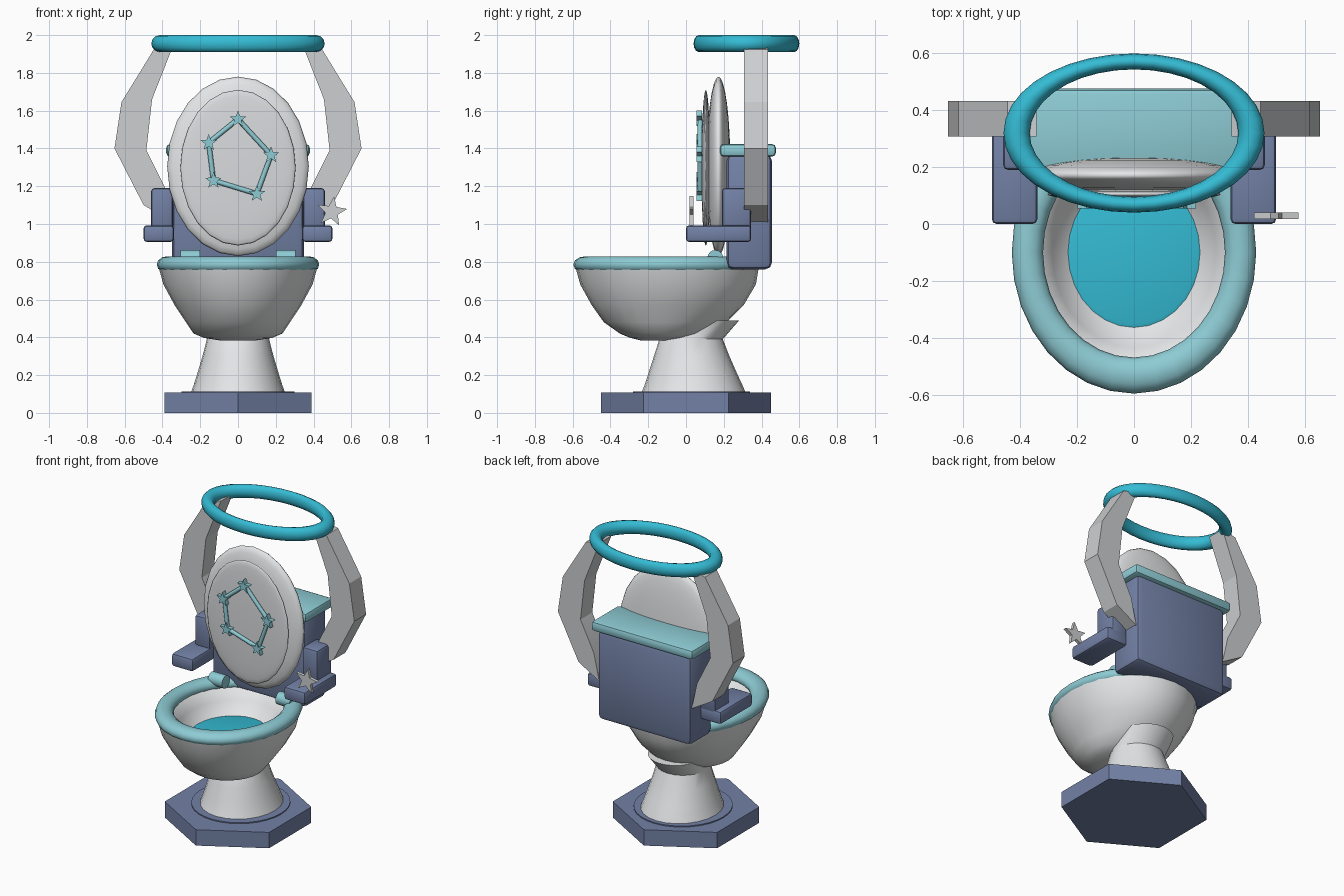
import bpy, bmesh, math
from mathutils import Matrix, Vector

if "Cube" in bpy.data.objects:
    bpy.data.objects.remove(bpy.data.objects["Cube"])


def material(name, rgb):
    m = bpy.data.materials.new(name)
    m.diffuse_color = (*rgb, 1)
    m.use_nodes = True
    m.node_tree.nodes["Principled BSDF"].inputs["Base Color"].default_value = m.diffuse_color
    return m


WHITE = material("porcelain white", (.78, .79, .80))
SILVER = material("pale silver", (.70, .71, .73))
GREY = material("light grey", (.61, .62, .63))
BLUE = material("slate blue", (.17, .22, .38))
TEAL = material("soft teal", (.27, .60, .66))
CYAN = material("bright cyan", (.035, .50, .66))


def finish(name, bm, mat, angle=35):
    bmesh.ops.recalc_face_normals(bm, faces=bm.faces)
    me = bpy.data.meshes.new(name)
    bm.to_mesh(me)
    bm.free()
    me.materials.append(mat)
    me.shade_smooth()
    me.set_sharp_from_angle(angle=math.radians(angle))
    ob = bpy.data.objects.new(name, me)
    bpy.context.collection.objects.link(ob)
    return ob


def loft(name, rings, mat, n=24, angle=35, phase=0.0):
    """Stack of ellipses (z, centre y, radius x, radius y), capped at both ends."""
    bm = bmesh.new()
    loops = []
    for z, cy, rx, ry in rings:
        loops.append([bm.verts.new((rx * math.cos(phase + math.tau * i / n),
                                    cy + ry * math.sin(phase + math.tau * i / n), z))
                      for i in range(n)])
    for a, b in zip(loops, loops[1:]):
        for i in range(n):
            j = (i + 1) % n
            bm.faces.new((a[i], a[j], b[j], b[i]))
    bm.faces.new(loops[0])
    bm.faces.new(loops[-1])
    return finish(name, bm, mat, angle)


def torus(name, centre, major, minor, scale, mat, n=32, m=12):
    bm = bmesh.new()
    grid = []
    for i in range(n):
        a = math.tau * i / n
        row = []
        for j in range(m):
            b = math.tau * j / m
            r = major + minor * math.cos(b)
            p = Vector((r * math.cos(a) * scale[0], r * math.sin(a) * scale[1],
                        minor * math.sin(b) * scale[2]))
            row.append(bm.verts.new(p + Vector(centre)))
        grid.append(row)
    for i in range(n):
        for j in range(m):
            k, l = (i + 1) % n, (j + 1) % m
            bm.faces.new((grid[i][j], grid[k][j], grid[k][l], grid[i][l]))
    return finish(name, bm, mat, 60)


def box(name, lo, hi, mat, bevel):
    bm = bmesh.new()
    lo, hi = Vector(lo), Vector(hi)
    bmesh.ops.create_cube(bm, size=1, matrix=Matrix.Translation((lo + hi) / 2)
                          @ Matrix.Diagonal((*(hi - lo), 1)))
    bmesh.ops.bevel(bm, geom=bm.edges[:], offset=bevel, segments=2, profile=.5, affect='EDGES')
    return finish(name, bm, mat, 35)


def ellipsoid(name, centre, radii, mat):
    bm = bmesh.new()
    bmesh.ops.create_uvsphere(bm, u_segments=24, v_segments=16, radius=1,
                              matrix=Matrix.Translation(centre) @ Matrix.Diagonal((*radii, 1))
                              @ Matrix.Rotation(math.pi / 2, 4, 'X'))
    return finish(name, bm, mat, 180)


def rod(name, a, b, radius, mat, n=8):
    a, b = Vector(a), Vector(b)
    bm = bmesh.new()
    rot = (b - a).to_track_quat('Z', 'Y').to_matrix().to_4x4()
    bmesh.ops.create_cone(bm, cap_ends=True, segments=n, radius1=radius, radius2=radius,
                          depth=(b - a).length, matrix=Matrix.Translation((a + b) / 2) @ rot)
    return finish(name, bm, mat, 50)


def plate(name, points, y0, y1, mat):
    """Front-view outline (x, z) extruded from y0 to y1."""
    bm = bmesh.new()
    front = [bm.verts.new((x, y0, z)) for x, z in points]
    back = [bm.verts.new((x, y1, z)) for x, z in points]
    bm.faces.new(front)
    bm.faces.new(back)
    for i in range(len(points)):
        j = (i + 1) % len(points)
        bm.faces.new((front[i], front[j], back[j], back[i]))
    return finish(name, bm, mat, 15)


def star(name, x, z, radius, turn, y0, y1, mat):
    pts = []
    for i in range(10):
        r = radius if i % 2 == 0 else radius * .42
        a = math.radians(90 + turn + 36 * i)
        pts.append((x + r * math.cos(a), z + r * math.sin(a)))
    plate(name, pts, y0, y1, mat)


# Hexagonal base with a thin round step, and the flared pedestal
loft("base", [(0, 0, .45, .45), (.107, 0, .45, .45)], BLUE, 6, 30, math.pi / 2)
loft("base_step", [(.10, .03, .30, .31), (.114, .03, .30, .31)], BLUE, 32)
loft("pedestal", [(.10, .04, .252, .278), (.14, .04, .237, .262), (.20, .036, .218, .238),
                  (.30, .03, .188, .20), (.39, .027, .165, .168), (.49, .11, .17, .172)], WHITE)

# Hollow bowl, its rim and the water
loft("bowl", [(.384, -.13, .10, .11), (.397, -.125, .18, .17), (.42, -.115, .235, .235),
              (.48, -.11, .275, .325), (.57, -.097, .335, .402), (.68, -.095, .395, .465),
              (.77, -.10, .42, .485), (.79, -.10, .38, .44), (.77, -.10, .325, .38),
              (.70, -.10, .288, .335), (.61, -.10, .222, .253), (.58, -.10, .15, .17)], WHITE, 28, 50)
torus("bowl_rim", (0, -.10, .785), .375, .055, (1, 1.155, .80), TEAL)
loft("water", [(.60, -.10, .20, .23), (.624, -.10, .233, .264), (.628, -.10, .222, .25)], CYAN, 28)

# Tank and tank lid
box("tank", (-.35, .215, .76), (.35, .455, 1.37), BLUE, .035)
box("tank_lid", (-.38, .18, 1.357), (.38, .476, 1.423), TEAL, .02)

# Raised seat lid with an inner panel
ellipsoid("seat_lid", (0, .172, 1.305), (.375, .063, .475), WHITE)
ellipsoid("seat_lid_panel", (0, .105, 1.298), (.305, .023, .412), SILVER)

# Five linked stars on the panel
spots = [(0, 1.555), (-.155, 1.43), (-.13, 1.23), (.10, 1.16), (.175, 1.365)]
for i, (x, z) in enumerate(spots):
    nx, nz = spots[(i + 1) % 5]
    star(f"panel_star_{i + 1}", x, z, .046, 0, .055, .085, TEAL)
    rod(f"star_link_{i + 1}", (x, .075, z), (nx, .075, nz), .013, TEAL)

# Paired parts: hinges, armrests, arm uprights and curved side supports
support = [(.445, 1.925), (.617, 1.645), (.654, 1.40), (.50, 1.10),
           (.345, 1.01), (.385, 1.19), (.485, 1.39), (.455, 1.66), (.343, 1.945)]
for side, s in (("left", -1), ("right", 1)):
    rod(f"hinge_{side}", (s * .20, .155, .82), (s * .305, .155, .82), .042, TEAL, 16)
    for part, x0, x1, y0, y1, z0, z1 in (("armrest", .34, .50, 0, .345, .905, .993),
                                         ("arm_upright", .345, .46, .19, .345, .97, 1.19)):
        xs = sorted((s * x0, s * x1))
        box(f"{part}_{side}", (xs[0], y0, z0), (xs[1], y1, z1), BLUE, .017)
    plate(f"side_support_{side}", [(s * x, z) for x, z in support], .307, .433, GREY)

# Overhead ring and the star ornament on the right armrest
torus("overhead_ring", (0, .32, 1.955), .413, .046, (1, .61, .98), CYAN, 36)
star("armrest_star", .497, 1.065, .083, -8, .018, .04, GREY)
